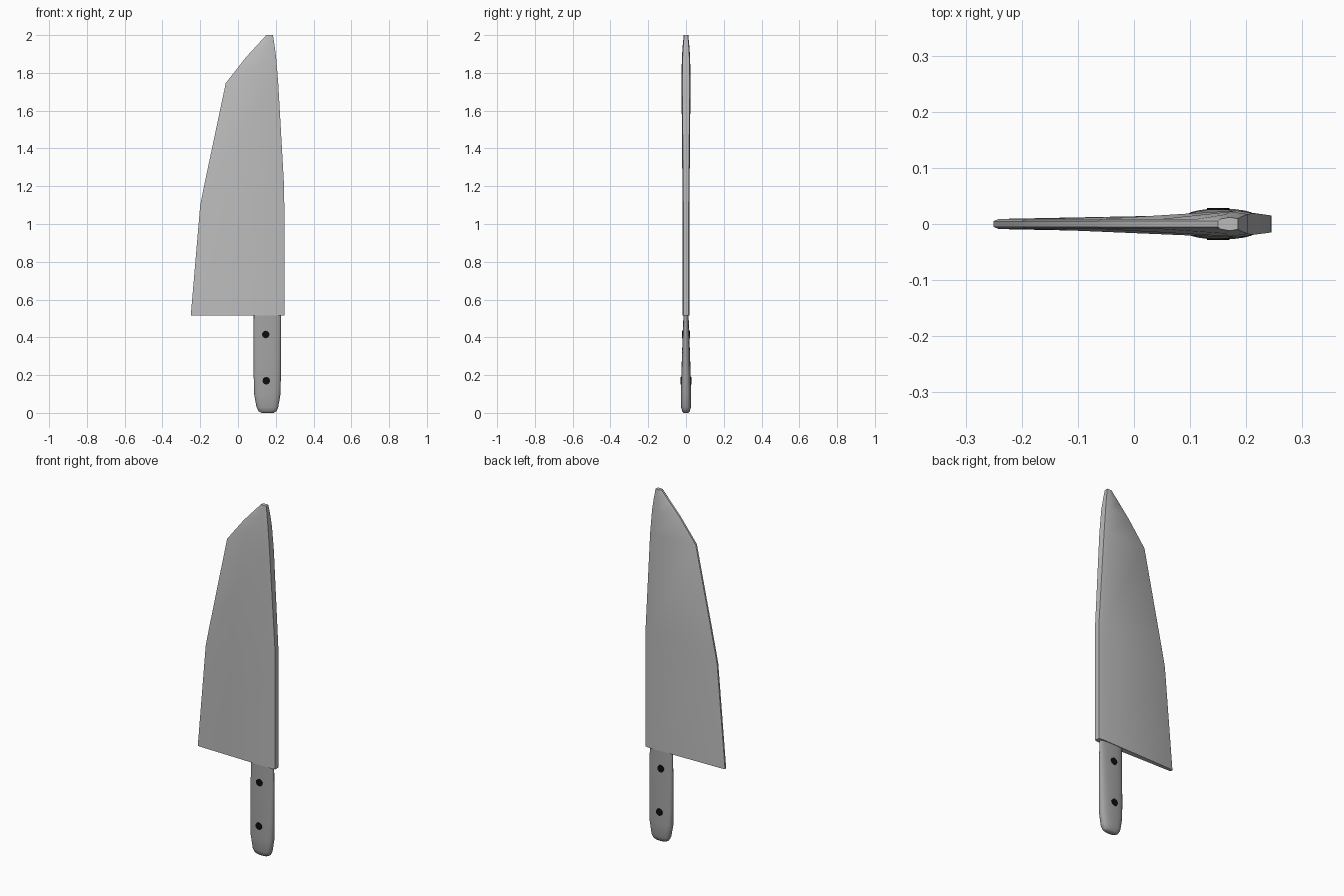
import bpy, bmesh, math

if "Cube" in bpy.data.objects:
    bpy.data.objects.remove(bpy.data.objects["Cube"])


def material(name, value):
    m = bpy.data.materials.new(name)
    m.diffuse_color = (value, value, value, 1)
    m.use_nodes = True
    m.node_tree.nodes["Principled BSDF"].inputs["Base Color"].default_value = m.diffuse_color
    return m


steel = material("steel grey", 0.5)
grip = material("handle grey", 0.36)
black = material("rivet black", 0.004)


def loft(name, rings, mat, angle):
    """Skin a list of equally long point rings and cap both ends."""
    bm = bmesh.new()
    rows = [[bm.verts.new(p) for p in r] for r in rings]
    n = len(rows[0])
    for a, b in zip(rows, rows[1:]):
        for i in range(n):
            j = (i + 1) % n
            bm.faces.new((a[i], a[j], b[j], b[i]))
    bm.faces.new(rows[0][::-1])
    bm.faces.new(rows[-1])
    bmesh.ops.recalc_face_normals(bm, faces=bm.faces)
    me = bpy.data.meshes.new(name)
    bm.to_mesh(me)
    bm.free()
    ob = bpy.data.objects.new(name, me)
    bpy.context.collection.objects.link(ob)
    me.materials.append(mat)
    bpy.ops.object.select_all(action='DESELECT')
    ob.select_set(True)
    bpy.context.view_layer.objects.active = ob
    bpy.ops.object.shade_smooth_by_angle(angle=math.radians(angle))
    return ob


# Blade: height, cutting edge x, spine x, half thickness near the spine
blade_rows = [
    (0.515, -0.25, 0.245, 0.018),
    (1.10, -0.20, 0.245, 0.018),
    (1.20, -0.18, 0.244, 0.019),
    (1.745, -0.065, 0.213, 0.024),
    (1.88, 0.04, 0.202, 0.022),
    (1.95, 0.104, 0.193, 0.017),
    (2.00, 0.15, 0.185, 0.012),
]


def blade_ring(z, xl, xr, t):
    s = min(0.03, (xr - xl) * 0.4)
    e = 0.009
    half = [(xl, e * 0.6), (xl + s * 0.3, e), (xr - s, t), (xr, t * 0.8)]
    pts = [(x, -y) for x, y in half] + half[::-1]
    return [(x, y, z) for x, y in pts]


loft("blade", [blade_ring(*r) for r in blade_rows], steel, 30)

# Handle: height, left x, right x, half thickness
handle_rows = [
    (0.0, 0.125, 0.188, 0.012),
    (0.008, 0.11, 0.203, 0.020),
    (0.03, 0.098, 0.213, 0.026),
    (0.10, 0.085, 0.225, 0.027),
    (0.20, 0.083, 0.227, 0.025),
    (0.40, 0.083, 0.227, 0.018),
    (0.53, 0.083, 0.227, 0.013),
]


def handle_ring(z, xl, xr, t):
    pts = []
    for i in range(24):
        a = math.tau * i / 24
        c, s = math.cos(a), math.sin(a)
        x = math.copysign(abs(c) ** 0.75, c) * (xr - xl) / 2
        y = math.copysign(abs(s) ** 0.75, s) * t
        pts.append(((xl + xr) / 2 + x, y, z))
    return pts


loft("handle", [handle_ring(*r) for r in handle_rows], grip, 50)

# Rivets through the handle
for name, x, z, half in (("upper_rivet", 0.147, 0.415, 0.0205),
                         ("lower_rivet", 0.150, 0.17, 0.0285)):
    bpy.ops.mesh.primitive_cylinder_add(vertices=12, radius=0.02, depth=2 * half,
                                        location=(x, 0, z), rotation=(math.pi / 2, 0, 0))
    ob = bpy.context.object
    ob.name = name
    ob.data.materials.append(black)
